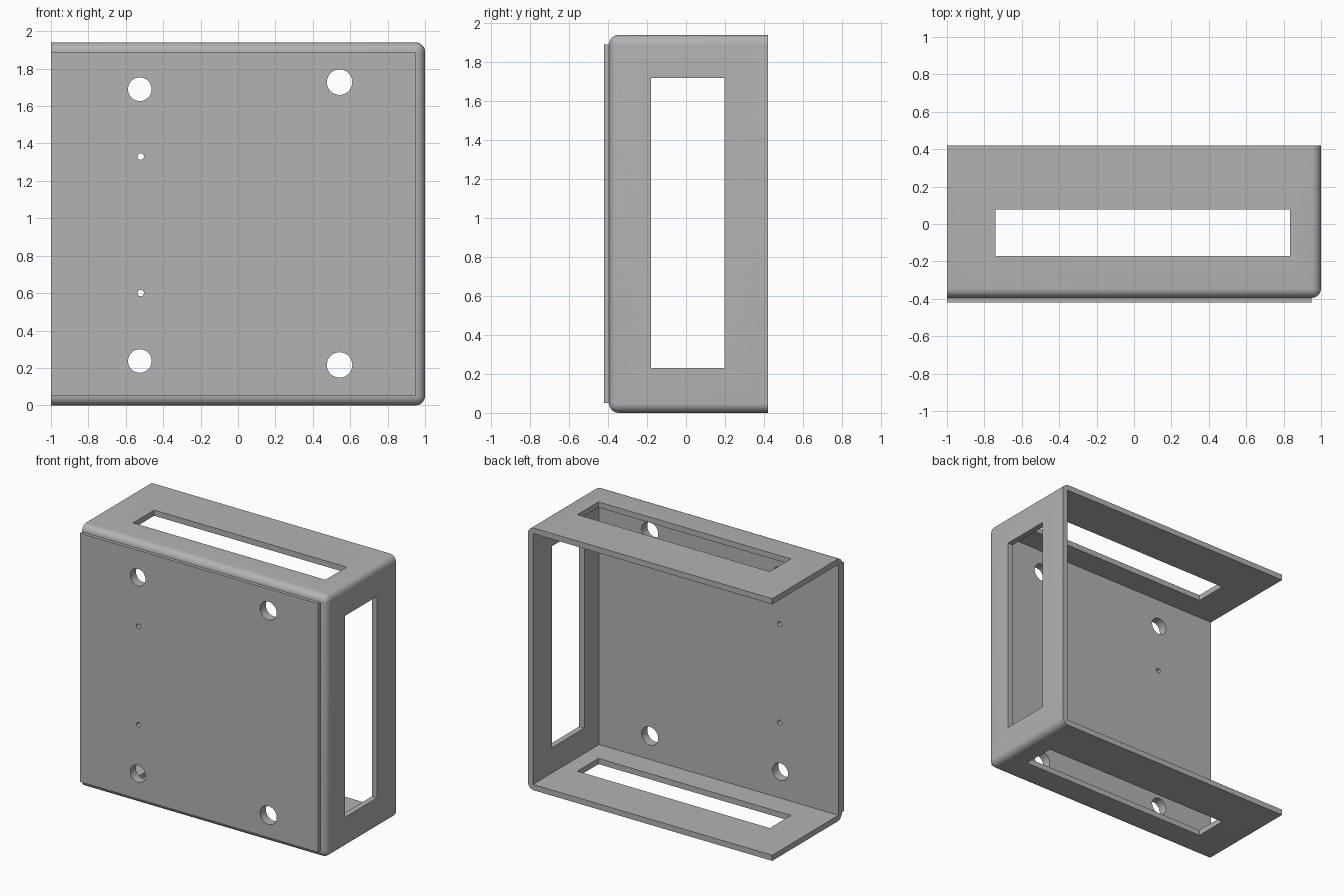
import bpy, bmesh, math
from mathutils import Matrix, Vector

if "Cube" in bpy.data.objects:
    bpy.data.objects.remove(bpy.data.objects["Cube"], do_unlink=True)

HEIGHT, DEPTH = 1.94, 0.42      # overall height, half depth
WALL, RADIUS = 0.042, 0.05      # sheet thickness, outer corner rounding
SHELL_FRONT = -0.395            # front face of the shell, behind the cover sheet

grey = bpy.data.materials.new("plain grey")
grey.use_nodes = True
grey.diffuse_color = (0.45, 0.45, 0.45, 1)
grey.node_tree.nodes["Principled BSDF"].inputs["Base Color"].default_value = grey.diffuse_color


def finish(name, bm):
    mesh = bpy.data.meshes.new(name)
    bm.to_mesh(mesh)
    bm.free()
    obj = bpy.data.objects.new(name, mesh)
    bpy.context.collection.objects.link(obj)
    mesh.materials.append(grey)
    return obj


def box(name, lo, hi, round_edge=None):
    lo, hi = Vector(lo), Vector(hi)
    bm = bmesh.new()
    bmesh.ops.create_cube(bm, size=1, matrix=Matrix.Translation((lo + hi) / 2)
                          @ Matrix.Diagonal((*(hi - lo), 1)))
    if round_edge:
        edges = [e for e in bm.edges if round_edge(e)]
        bmesh.ops.bevel(bm, geom=edges, offset=RADIUS, segments=8,
                        profile=0.5, affect='EDGES', clamp_overlap=True)
    return finish(name, bm)


def drill(x, z, radius):
    bm = bmesh.new()
    place = Matrix.Translation((x, -DEPTH, z)) @ Matrix.Rotation(math.pi / 2, 4, 'X')
    bmesh.ops.create_cone(bm, cap_ends=True, segments=48, radius1=radius,
                          radius2=radius, depth=0.4, matrix=place)
    return finish("drill", bm)


def cut(obj, cutters):
    bpy.context.view_layer.objects.active = obj
    for cutter in cutters:
        mod = obj.modifiers.new("cut", 'BOOLEAN')
        mod.operation, mod.solver, mod.object = 'DIFFERENCE', 'EXACT', cutter
        bpy.ops.object.modifier_apply(modifier=mod.name)


# Rounded edges: those joining two of the front, right-hand and top or bottom faces
def outer_edge(edge):
    mid = sum((v.co for v in edge.verts), Vector()) / 2
    sides = [mid.y < SHELL_FRONT + 0.01, mid.x > 0.99,
             mid.z < 0.01 or mid.z > HEIGHT - 0.01]
    return sum(sides) == 2 and mid.x > -0.99 and mid.y < DEPTH - 0.01


shell = box("shell", (-1, SHELL_FRONT, 0), (1, DEPTH, HEIGHT), outer_edge)
cover = box("front_cover", (-1, -DEPTH, RADIUS),
            (1 - RADIUS, SHELL_FRONT, HEIGHT - RADIUS))

# Hollow inside, open at the back and one side
hollow = box("hollow", (-1.5, SHELL_FRONT + WALL, WALL), (1 - WALL, 1, HEIGHT - WALL))
# Window slots through top and bottom, and through the side wall
slot = box("slot", (-0.74, -0.17, -1), (0.835, 0.077, 3))
window = box("window", (0.5, -0.18, 0.23), (1.5, 0.197, 1.72))
# Mounting holes through the front
drills = [drill(*spec) for spec in (
    (-0.525, 1.69, 0.063), (-0.525, 0.237, 0.063),
    (0.543, 1.728, 0.068), (0.543, 0.216, 0.068),
    (-0.52, 1.33, 0.017), (-0.52, 0.6, 0.017))]

cut(shell, [hollow, slot, window] + drills)
cut(cover, drills)
for helper in [hollow, slot, window] + drills:
    bpy.data.objects.remove(helper, do_unlink=True)

for part in (shell, cover):
    bpy.ops.object.select_all(action='DESELECT')
    part.select_set(True)
    bpy.context.view_layer.objects.active = part
    bpy.ops.object.shade_smooth_by_angle(angle=math.radians(30))
